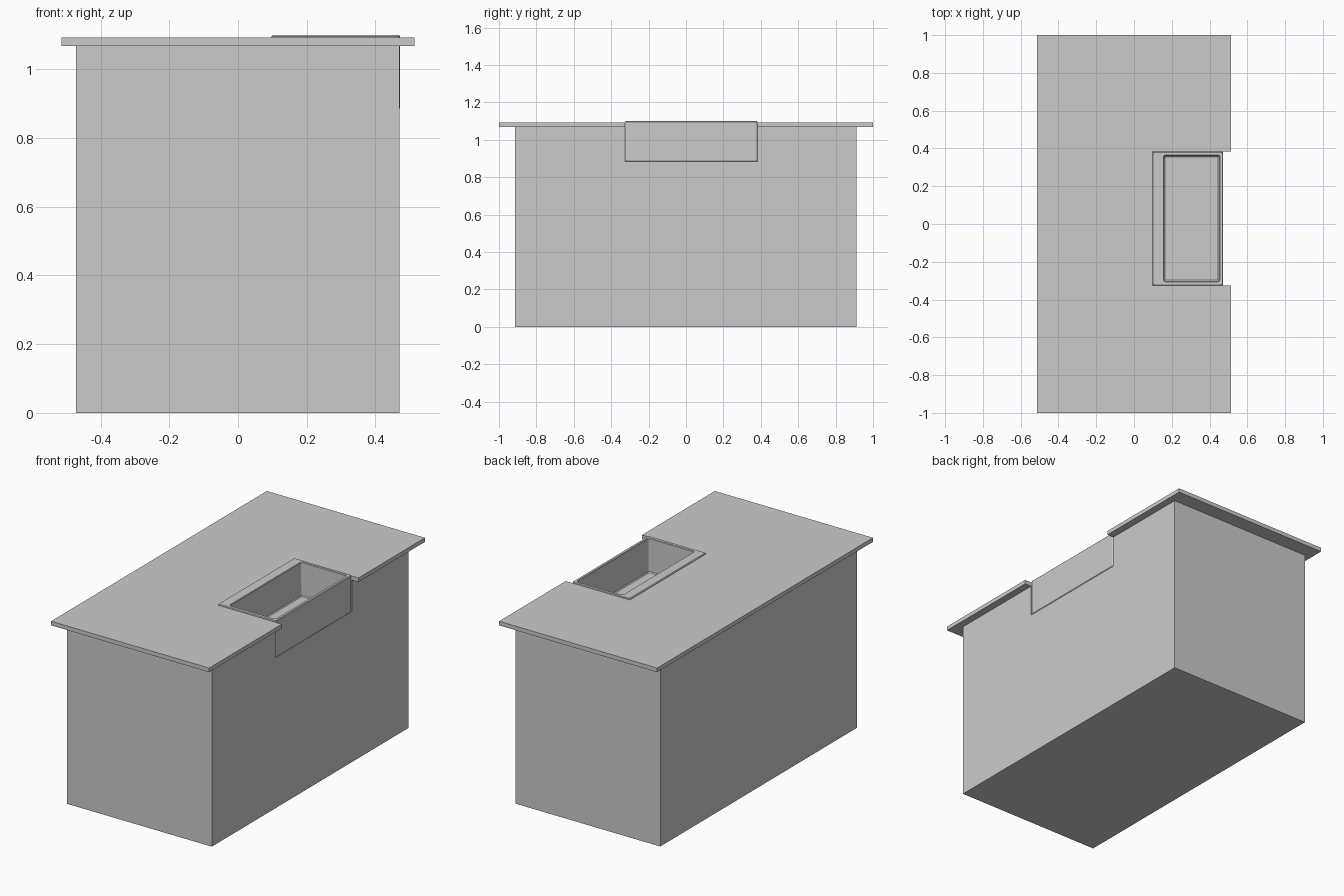
import bpy, bmesh, math

if "Cube" in bpy.data.objects:
    bpy.data.objects.remove(bpy.data.objects["Cube"])

# sink footprint shared by all parts
SX0, SX1, SY0, SY1 = 0.097, 0.472, -0.326, 0.383
TOP, SINK_TOP, SINK_BOTTOM, FLOOR = 1.092, 1.099, 0.883, 0.9


def finish(bm, name):
    bmesh.ops.recalc_face_normals(bm, faces=bm.faces)
    mesh = bpy.data.meshes.new(name)
    bm.to_mesh(mesh)
    bm.free()
    obj = bpy.data.objects.new(name, mesh)
    bpy.context.collection.objects.link(obj)
    return obj


def loft(name, loops):
    """Join equal-length point loops with quads and cap both ends."""
    bm = bmesh.new()
    rings = [[bm.verts.new(p) for p in loop] for loop in loops]
    for a, b in zip(rings, rings[1:]):
        for i in range(len(a)):
            j = (i + 1) % len(a)
            bm.faces.new((a[i], a[j], b[j], b[i]))
    bm.faces.new(rings[0])
    bm.faces.new(rings[-1])
    return finish(bm, name)


def prism(name, outline, z0, z1):
    return loft(name, [[(x, y, z) for x, y in outline] for z in (z0, z1)])


def rect(x0, x1, y0, y1):
    return [(x0, y0), (x1, y0), (x1, y1), (x0, y1)]


def round_rect(inset, z, box, r, seg=3):
    x0, x1, y0, y1 = box
    pts = []
    for k, (cx, cy) in enumerate(((x1 - r, y1 - r), (x0 + r, y1 - r),
                                  (x0 + r, y0 + r), (x1 - r, y0 + r))):
        for s in range(seg + 1):
            a = math.pi / 2 * (k + s / seg)
            pts.append((cx + (r - inset) * math.cos(a),
                        cy + (r - inset) * math.sin(a), z))
    return pts


# cabinet body with a pocket for the sink
cabinet = prism("cabinet", rect(-0.471, 0.47, -0.914, 0.911), 0, 1.068)
cutter = prism("sink_cutter", rect(SX0, 0.6, SY0, SY1), SINK_BOTTOM, 1.2)
cutter.hide_render = True
cutter.hide_set(True)
cut = cabinet.modifiers.new("sink_pocket", 'BOOLEAN')
cut.object = cutter
cut.operation = 'DIFFERENCE'
cut.solver = 'EXACT'

# countertop slab, notched at the sink
X, Y = 0.513, 1.0
prism("countertop", [(-X, -Y), (X, -Y), (X, SY0), (SX0, SY0),
                     (SX0, SY1), (X, SY1), (X, Y), (-X, Y)], 1.068, TOP)

# apron sink: outer wall, softened rim, tapered basin
outer = (SX0, SX1, SY0, SY1)
inner = (0.155, 0.456, -0.306, 0.366)
sink = loft("apron_sink", [
    round_rect(0.004, SINK_BOTTOM, outer, 0.012),
    round_rect(0, SINK_BOTTOM + 0.004, outer, 0.012),
    round_rect(0, SINK_TOP - 0.004, outer, 0.012),
    round_rect(0.004, SINK_TOP, outer, 0.012),
    round_rect(0, SINK_TOP, inner, 0.014),
    round_rect(0.003, SINK_TOP - 0.004, inner, 0.014),
    round_rect(0.005, FLOOR + 0.005, inner, 0.014),
    round_rect(0.01, FLOOR, inner, 0.014)])

# four-sided drain on the basin floor
prism("drain", [(0.26, 0.035), (0.31, -0.007), (0.36, 0.035), (0.31, 0.077)],
      FLOOR - 0.005, FLOOR + 0.002)
